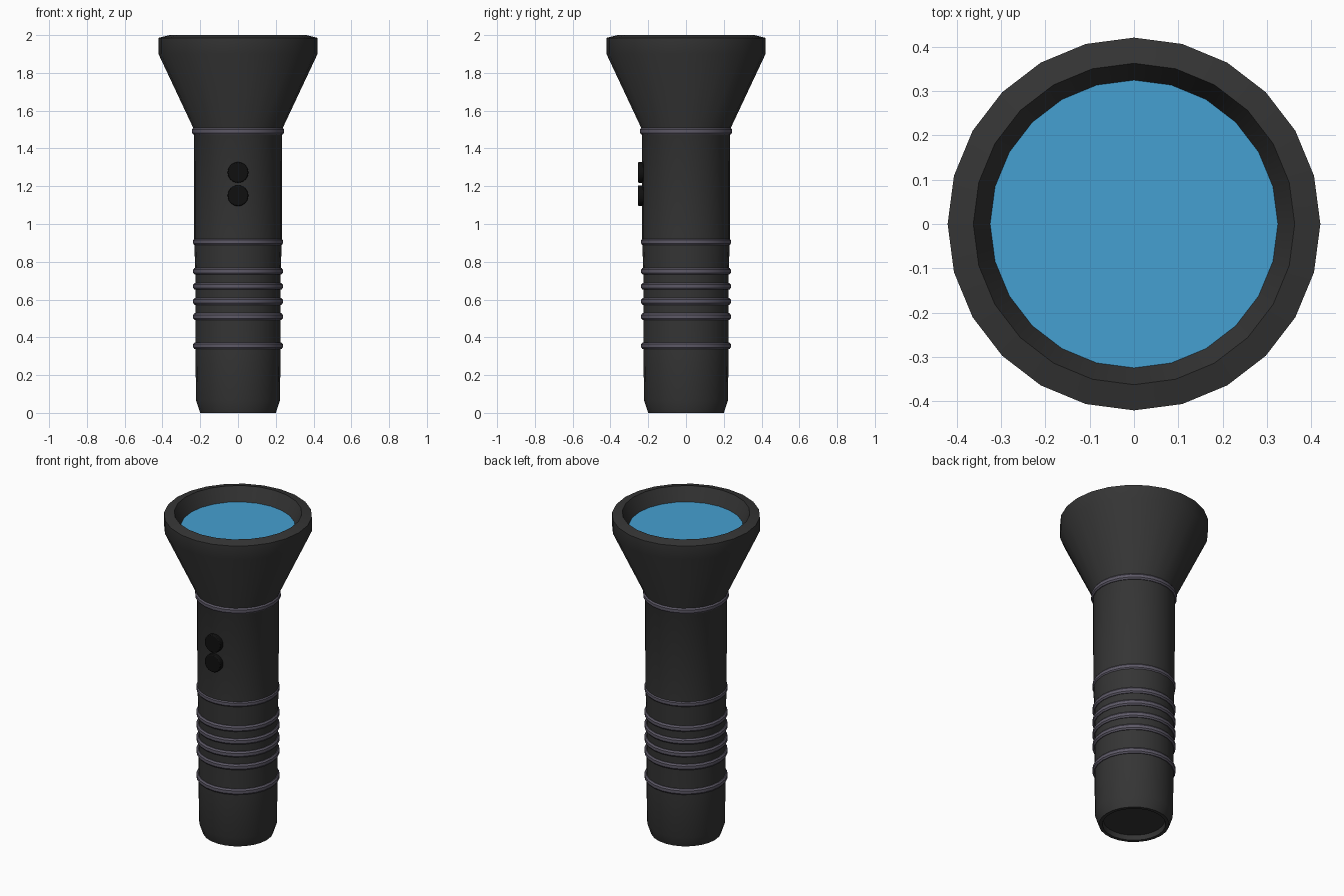
import bpy
import math

if "Cube" in bpy.data.objects:
    bpy.data.objects.remove(bpy.data.objects["Cube"])

SIDES = 24


def material(name, r, g, b):
    m = bpy.data.materials.new(name)
    m.diffuse_color = (r, g, b, 1)
    m.use_nodes = True
    m.node_tree.nodes["Principled BSDF"].inputs["Base Color"].default_value = m.diffuse_color
    return m


black = material("dark_casing", 0.035, 0.035, 0.035)
trim = material("ring_grey", 0.11, 0.10, 0.135)
glass = material("lens_blue", 0.06, 0.35, 0.64)
rubber = material("button_black", 0.005, 0.005, 0.005)


def lathe(name, profile, mat, closed=False, cap_start=False, cap_end=False):
    """Spin (radius, z) points, listed from bottom outside upward, around z."""
    verts, faces = [], []
    n = len(profile)
    for r, z in profile:
        for i in range(SIDES):
            a = 2 * math.pi * i / SIDES
            verts.append((r * math.cos(a), r * math.sin(a), z))
    for k in range(n if closed else n - 1):
        lo, hi = k * SIDES, ((k + 1) % n) * SIDES
        for i in range(SIDES):
            j = (i + 1) % SIDES
            faces.append((lo + i, lo + j, hi + j, hi + i))
    if cap_start:
        faces.append(tuple(reversed(range(SIDES))))
    if cap_end:
        faces.append(tuple(range((n - 1) * SIDES, n * SIDES)))
    mesh = bpy.data.meshes.new(name)
    mesh.from_pydata(verts, [], faces)
    obj = bpy.data.objects.new(name, mesh)
    bpy.context.collection.objects.link(obj)
    mesh.materials.append(mat)
    smooth(obj)
    return obj


def smooth(obj):
    bpy.ops.object.select_all(action='DESELECT')
    obj.select_set(True)
    bpy.context.view_layer.objects.active = obj
    bpy.ops.object.shade_smooth_by_angle(angle=math.radians(30))


# Casing: recessed base, handle, flared head and inner rim down to the lens
lathe("casing", [
    (0.175, 0.03), (0.18, 0.0), (0.2, 0.0), (0.222, 0.065),
    (0.226, 0.355), (0.226, 0.75), (0.232, 0.905), (0.233, 1.5),
    (0.421, 1.9), (0.421, 1.985), (0.363, 2.0), (0.325, 1.915),
], black, cap_start=True)

# Lens
lathe("lens", [(0.325, 1.915)], glass, cap_end=True)


# Raised rings with a rounded section
def ring(name, z, radius, half):
    section = [(radius - 0.025, z - half), (radius - 0.007, z - half),
               (radius, z - half * 0.5), (radius, z + half * 0.5),
               (radius - 0.007, z + half), (radius - 0.025, z + half)]
    lathe(name, section, trim, closed=True)


ring("neck_ring", 1.492, 0.244, 0.018)
for i, z in enumerate((0.355, 0.51, 0.59, 0.67, 0.75, 0.905)):
    ring(f"grip_ring_{i + 1}", z, 0.237, 0.018)

# Pair of round push buttons on the front
for label, z in (("upper", 1.273), ("lower", 1.15)):
    bpy.ops.mesh.primitive_cylinder_add(
        vertices=24, radius=0.055, depth=0.04,
        location=(0, -0.234, z), rotation=(math.pi / 2, 0, 0))
    button = bpy.context.object
    button.name = f"{label}_button"
    button.data.materials.append(rubber)
    bevel = button.modifiers.new("soft_edge", 'BEVEL')
    bevel.width = 0.005
    bevel.segments = 2
    smooth(button)
